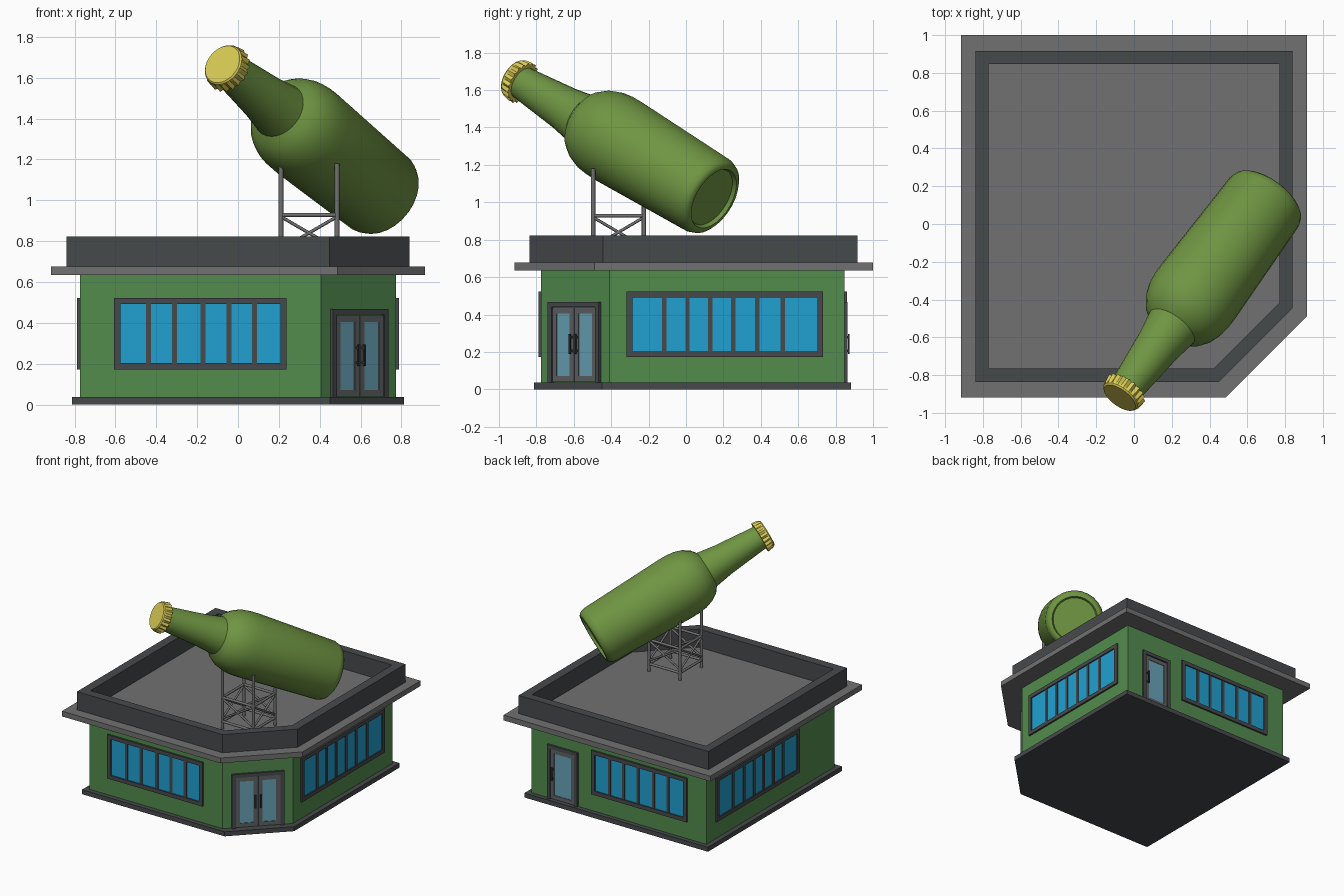
import bpy, bmesh, math
from mathutils import Vector, Matrix

if "Cube" in bpy.data.objects:
    bpy.data.objects.remove(bpy.data.objects["Cube"])

def mat(name, *c):
    m = bpy.data.materials.new(name)
    m.diffuse_color = (*c, 1)
    m.use_nodes = True
    m.node_tree.nodes["Principled BSDF"].inputs["Base Color"].default_value = m.diffuse_color
    return m

GREEN = mat("wall green", .085, .262, .075)
DARK = mat("dark trim", .062, .067, .07)
GREY = mat("roof grey", .165, .165, .17)
BLUE = mat("window blue", .015, .35, .63)
PALE = mat("door glass", .14, .37, .48)
DOOR = mat("door grey", .115, .12, .125)
BLACK = mat("handle black", .03, .032, .034)
BOTTLE = mat("bottle green", .16, .30, .055)
GOLD = mat("cap gold", .70, .60, .09)

def finish(name, bm, material, smooth=None):
    bmesh.ops.recalc_face_normals(bm, faces=bm.faces)
    me = bpy.data.meshes.new(name)
    bm.to_mesh(me)
    bm.free()
    me.materials.append(material)
    ob = bpy.data.objects.new(name, me)
    bpy.context.collection.objects.link(ob)
    if smooth:
        bpy.ops.object.select_all(action='DESELECT')
        ob.select_set(True)
        bpy.context.view_layer.objects.active = ob
        bpy.ops.object.shade_smooth_by_angle(angle=math.radians(smooth))
    return ob

# footprint: rectangle with one corner cut along x - y = c
def footprint(x, y0, y1, c):
    return [(-x, y0), (c + y0, y0), (x, x - c), (x, y1), (-x, y1)]

def slab(name, pts, z0, z1, material):
    bm = bmesh.new()
    f = bm.faces.new([bm.verts.new((*p, z0)) for p in pts])
    r = bmesh.ops.extrude_face_region(bm, geom=[f])
    up = [v for v in r['geom'] if isinstance(v, bmesh.types.BMVert)]
    bmesh.ops.translate(bm, verts=up, vec=(0, 0, z1 - z0))
    if not any(g.normal.z < -.9 for g in bm.faces if g.is_valid and abs(g.calc_center_median().z - z0) < 1e-5):
        bm.normal_update()
    finish(name, bm, material)

slab("base_plinth", footprint(.812, -.812, .882, 1.262), 0, .036, DARK)
slab("walls", footprint(.773, -.775, .847, 1.182), .036, .637, GREEN)
slab("roof_slab", footprint(.915, -.918, 1.0, 1.405), .635, .677, GREY)

# parapet ring around the roof
bm = bmesh.new()
outer, inner = footprint(.84, -.836, .916, 1.285), footprint(.769, -.765, .847, 1.187)
rings = [[bm.verts.new((*p, z)) for p in pts]
         for pts, z in ((outer, .676), (outer, .822), (inner, .822), (inner, .676))]
for k in range(4):
    a, b = rings[k], rings[(k + 1) % 4]
    for i in range(5):
        j = (i + 1) % 5
        bm.faces.new((a[i], a[j], b[j], b[i]))
finish("parapet", bm, DARK)

# wall details: boxes given as (u0, u1, z0, z1, n0, n1) in a wall's own frame
def plates(name, wall, boxes, material):
    o, u, n = wall
    u, n = Vector((*u, 0)).normalized(), Vector((*n, 0)).normalized()
    bm = bmesh.new()
    for u0, u1, z0, z1, n0, n1 in boxes:
        vs = bmesh.ops.create_cube(bm, size=1)['verts']
        for v in vs:
            a, b, c = v.co + Vector((.5, .5, .5))
            p = Vector((*o, 0)) + u * (u0 + (u1 - u0) * a) + n * (n0 + (n1 - n0) * b)
            v.co = (p.x, p.y, z0 + (z1 - z0) * c)
    finish(name, bm, material)

def frame(u0, u1, z0, z1, t, n, sill=True):
    b = [(u0, u0 + t, z0, z1, -.005, n), (u1 - t, u1, z0, z1, -.005, n),
         (u0 + t, u1 - t, z1 - t, z1, -.005, n)]
    return b + [(u0 + t, u1 - t, z0, z0 + t, -.005, n)] if sill else b

FRONT = ((0, -.775), (1, 0), (0, -1))
BACK = ((0, .847), (1, 0), (0, 1))
RIGHT = ((.773, 0), (0, 1), (1, 0))
LEFT = ((-.773, 0), (0, 1), (-1, 0))
CORNER = ((.59, -.592), (1, 1), (1, -1))

# windows
def window(name, wall, u0, u1, bars):
    b = frame(u0, u1, .172, .523, .031, .014)
    b += [(m - .012, m + .012, .2, .495, -.005, .01) for m in bars]
    plates(name + "_window_frame", wall, b, DARK)
    plates(name + "_window_glass", wall, [(u0 + .02, u1 - .02, .19, .5, -.004, .004)], BLUE)

short = (-.439, -.311, -.172, -.044, .08)
long = (-.115, .008, .13, .253, .38, .517)
for nm, wall in (("front", FRONT), ("back", BACK)):
    window(nm, wall, -.607, .238, short)
for nm, wall in (("right", RIGHT), ("left", LEFT)):
    window(nm, wall, -.317, .733, long)

# doors
def leaf(name, wall, u0, u1, hu):
    plates(name + "_leaf", wall, frame(u0, u1, .04, .437, .032, .008), DOOR)
    plates(name + "_glass", wall, [(u0 + .02, u1 - .02, .06, .42, -.004, .004)], PALE)
    plates(name + "_handle", wall,
           [(hu - .006, hu + .006, .19, .295, .018, .027)] +
           [(hu - .006, hu + .006, z, z + .012, .006, .02) for z in (.2, .273)], BLACK)

plates("entrance_frame", CORNER, frame(-.193, .193, .036, .468, .028, .016, False), DARK)
leaf("entrance_left", CORNER, -.165, -.002, -.02)
leaf("entrance_right", CORNER, .002, .165, .02)
plates("back_door_frame", BACK, frame(.36, .628, .036, .468, .028, .016, False), DARK)
leaf("back_door", BACK, .388, .6, .582)

# support tower: posts, two rings of bars and cross braces
def rod(bm, a, b, r):
    a, b = Vector(a), Vector(b)
    m = Matrix.Translation((a + b) / 2) @ (b - a).to_track_quat('Z', 'Y').to_matrix().to_4x4()
    bmesh.ops.create_cone(bm, cap_ends=True, segments=8, radius1=r, radius2=r,
                          depth=(b - a).length, matrix=m)

bm = bmesh.new()
feet = [(.21, -.497), (.485, -.497), (.485, -.225), (.21, -.225)]
for i, p in enumerate(feet):
    q = feet[(i + 1) % 4]
    rod(bm, (*p, .675), (*p, 1.18), .012)
    for z in (.735, .928):
        rod(bm, (*p, z), (*q, z), .01)
    rod(bm, (*p, .76), (*q, .92), .008)
    rod(bm, (*p, .92), (*q, .76), .008)
finish("support_tower", bm, GREY, 50)

# bottle: lathe along a tilted axis from base to cap
START, END = Vector((.714, .149, 1.019)), Vector((-.076, -.92, 1.666))
LENGTH = (END - START).length
AXIS = Matrix.Translation(START) @ (END - START).to_track_quat('Z', 'Y').to_matrix().to_4x4()

def lathe(name, profile, sides, material, smooth, wave=0):
    bm = bmesh.new()
    rows = []
    for r, s, *w in profile:
        k = w[0] if w else 0
        rows.append([bm.verts.new(((r + k * (i % 2)) * math.cos(i * math.tau / sides),
                                   (r + k * (i % 2)) * math.sin(i * math.tau / sides), s))
                     for i in range(sides)])
    for a, b in zip(rows, rows[1:]):
        for i in range(sides):
            j = (i + 1) % sides
            bm.faces.new((a[i], a[j], b[j], b[i]))
    bm.faces.new(rows[0])
    bm.faces.new(rows[-1])
    ob = finish(name, bm, material, smooth)
    ob.matrix_world = AXIS

lathe("bottle", [(.165, .02), (.175, 0), (.193, 0), (.212, .015), (.224, .05), (.243, .70),
                 (.242, .76), (.235, .82), (.215, .88), (.183, .93), (.142, .962),
                 (.12, 1.1), (.088, 1.43)], 28, BOTTLE, 40)

# crimped bottle cap
h = LENGTH
lathe("bottle_cap", [(.106, h - .065, .014), (.104, h - .02, .009), (.107, h - .008), (.1, h)],
      40, GOLD, 15)
